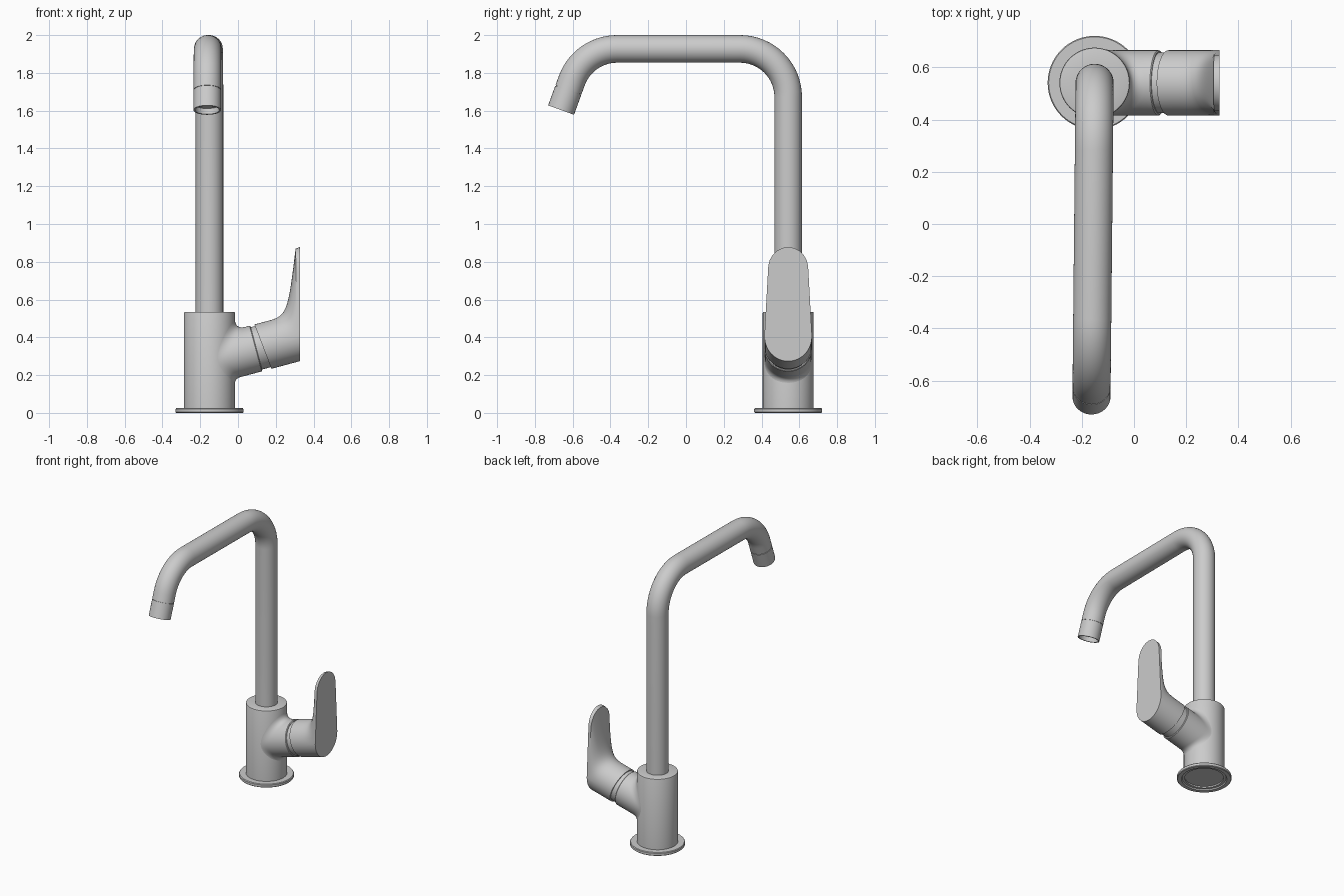
import bpy, bmesh, math
from math import sin, cos, pi, radians, sqrt
from mathutils import Vector as V

if "Cube" in bpy.data.objects:
    bpy.data.objects.remove(bpy.data.objects["Cube"])

BX, BY = -0.151, 0.541          # body axis
SEG = 64


def loft(name, rings, cap_start=True, cap_end=True, angle=30):
    """Skin a list of equally long point rings into one smooth-shaded object."""
    bm = bmesh.new()
    rows = [[bm.verts.new(p) for p in ring] for ring in rings]
    for a, b in zip(rows, rows[1:]):
        for i in range(len(a)):
            j = (i + 1) % len(a)
            bm.faces.new((a[i], a[j], b[j], b[i]))
    if cap_start:
        bm.faces.new(rows[0][::-1])
    if cap_end:
        bm.faces.new(rows[-1])
    bmesh.ops.recalc_face_normals(bm, faces=bm.faces[:])
    me = bpy.data.meshes.new(name)
    bm.to_mesh(me)
    bm.free()
    ob = bpy.data.objects.new(name, me)
    bpy.context.collection.objects.link(ob)
    bpy.ops.object.select_all(action='DESELECT')
    ob.select_set(True)
    bpy.context.view_layer.objects.active = ob
    bpy.ops.object.shade_smooth_by_angle(angle=radians(angle))
    return ob


def circle(c, u, v, r, n=SEG):
    return [c + r * (cos(2 * pi * i / n) * u + sin(2 * pi * i / n) * v) for i in range(n)]


def lathe(name, profile):
    return loft(name, [circle(V((BX, BY, z)), V((1, 0, 0)), V((0, 1, 0)), r) for r, z in profile])


# Base flange with a recessed underside, and the upright body
lathe("base_flange", [(0.128, 0.018), (0.128, 0.008), (0.145, 0.008), (0.15, 0), (0.176, 0),
                      (0.18, 0.004), (0.18, 0.02), (0.176, 0.025), (0.12, 0.025)])
R = 0.135
lathe("body", [(0.12, 0.02), (R, 0.02), (R, 0.528), (0.133, 0.533), (0.128, 0.535), (0.06, 0.535)])

# Spout centre line: riser, 90 degree bend, horizontal run, 70 degree bend, outlet
RB, ZT, TR = 0.255, 1.927, 0.073
path = [(BY, 0.50, 0)]                       # y, z, turn angle
for i in range(17):
    a = radians(90) * i / 16
    path.append((BY - RB + RB * cos(a), ZT - RB + RB * sin(a), a))
Y2 = -0.365
for i in range(15):
    a = radians(70) * i / 14
    path.append((Y2 - RB * sin(a), ZT - RB + RB * cos(a), pi / 2 + a))
ey, ez, ea = path[-1]


def spout_ring(y, z, a, r):
    c = V((BX + 0.01 * (y - BY), y, z))
    return circle(c, V((1, 0, 0)), V((0, cos(a), sin(a))), r, 48)


rings = [spout_ring(*p, TR) for p in path]
# Outlet: joint groove, sleeve, rim and hollow mouth
for d, r in [(0.052, TR), (0.052, 0.069), (0.056, 0.069), (0.056, TR), (0.166, TR),
             (0.166, 0.064), (0.135, 0.062), (0.135, 0.03)]:
    rings.append(spout_ring(ey - d * sin(ea), ez + d * cos(ea), ea, r))
loft("spout", rings)

# Side branch, tilted up 15 degrees, blended into the body
T = radians(15)
AX, NR, YV = V((cos(T), 0, sin(T))), V((-sin(T), 0, cos(T))), V((0, 1, 0))
O = V((BX, BY, 0.275))
r = 0.125
angles = [2 * pi * i / SEG for i in range(SEG)]


def radial(th):
    return cos(th) * YV + sin(th) * NR


blend = []
for th in angles:
    d = radial(th)
    y = r * cos(th)
    t = (sqrt(R * R - y * y) + r * sin(th) * sin(T)) / cos(T)
    f = 0.045 + 0.015 * sin(th)
    p = O + AX * t + d * r
    q = p + d * f
    off = V((q.x - BX, q.y - BY, 0))
    off *= (R - 0.0005) / off.length
    foot = V((BX + off.x, BY + off.y, q.z))
    blend.append((foot, p, p + AX * f))
rings = [circle(O, YV, NR, 0.05)]
for k in range(9):
    s = k / 8
    rings.append([a * (1 - s) ** 2 + b * 2 * s * (1 - s) + c * s * s for a, b, c in blend])
rings += [circle(O + AX * t, YV, NR, q) for t, q in [(0.253, r), (0.257, r - 0.004), (0.257, 0.1)]]
loft("side_branch", rings)

# Inner core seen in the gap between branch and handle
loft("handle_core", [circle(O + AX * t, YV, NR, 0.116) for t in (0.22, 0.31)])

# Lever handle: round collar flowing up into a flat-faced paddle
XF = 0.327
ZC = O.z + (XF - BX) * math.tan(T)
W0, W1, ZA, ZTOP = 0.126, 0.106, 0.765, 0.878


def on_collar(th, x):
    p = O + radial(th) * r
    return p + AX * ((x - p.x) / AX.x)


def paddle(u):
    """Upper paddle outline, u = 0..1 from +y side over the top to -y side."""
    side = 1 if u <= 0.5 else -1
    v = 2 * min(u, 1 - u)
    if v < 0.66:
        k = v / 0.66
        return V((XF, BY + side * (W0 + (W1 - W0) * k), ZC + (ZA - ZC) * k))
    a = (v - 0.66) / 0.34 * pi / 2
    return V((XF, BY + side * W1 * cos(a), ZA + (ZTOP - ZA) * sin(a)))


STEPS = 18
lines = []
for th in angles:
    s = sin(th)
    a = on_collar(th, 0.132 - 0.045 * s)
    if th <= pi + 1e-6:
        face = paddle(th / pi)
        up = max(s, 0) ** 0.6
        rim = face + V((-0.022 * up, 0, -0.008 * up * up))
        b = on_collar(th, 0.262 + 0.045 * (1 - up))
        b2 = b + (rim - b) * 0.12
        p1 = on_collar(th, 0.17 + 0.01 * (1 - up))
        pts = [a]
        for k in range(STEPS + 1):
            t = k / STEPS
            pts.append(p1 * (1 - t) ** 3 + b * 3 * t * (1 - t) ** 2 + b2 * 3 * t * t * (1 - t) + rim * t ** 3)
        pts.append(face)
    else:
        face = on_collar(th, XF)
        pts = [a.lerp(face, k / (STEPS + 2)) for k in range(STEPS + 3)]
    lines.append(pts)
loft("lever_handle", [[ln[k] for ln in lines] for k in range(STEPS + 3)], angle=35)
